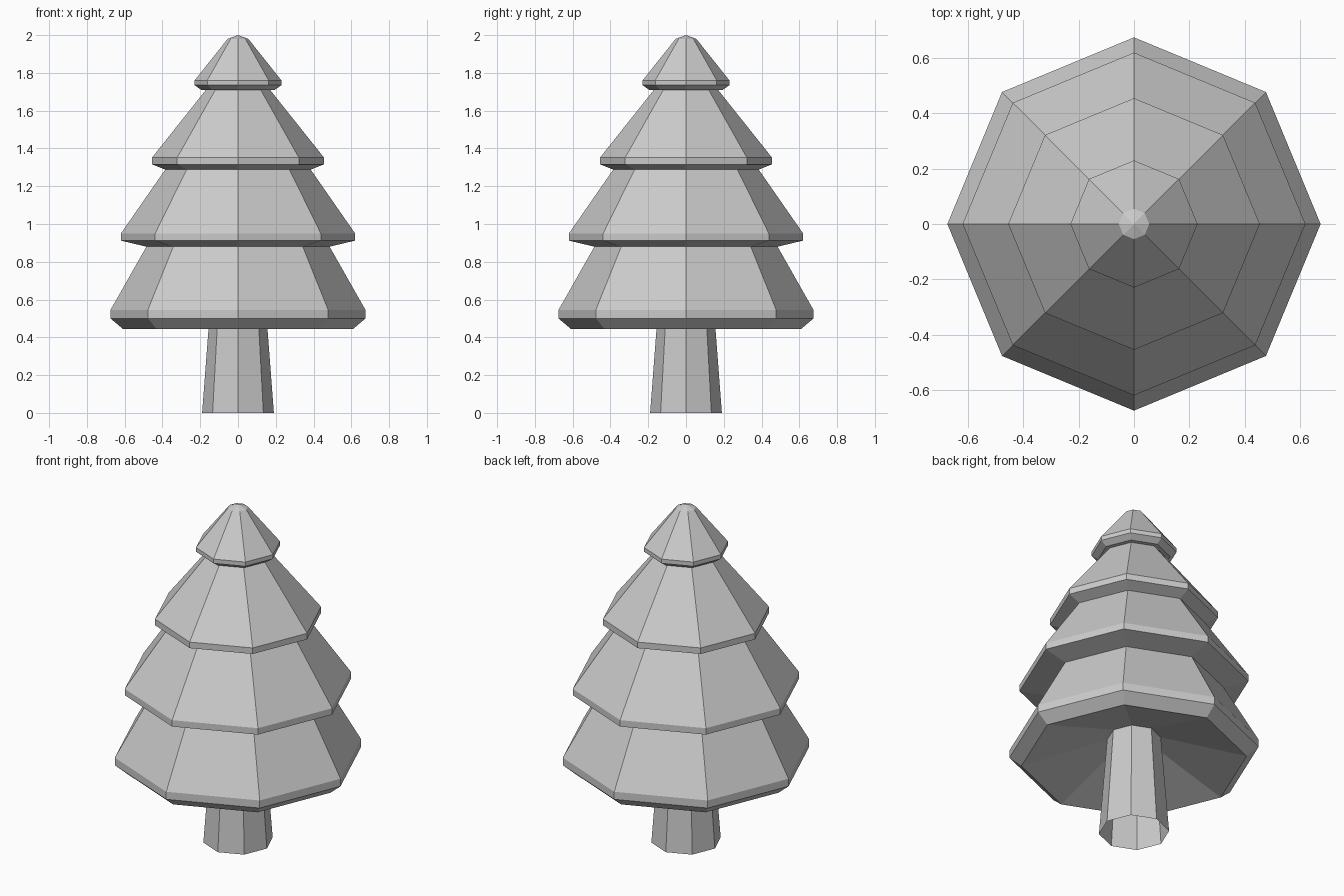
import bpy, bmesh
from math import cos, sin, tau

if "Cube" in bpy.data.objects:
    bpy.data.objects.remove(bpy.data.objects["Cube"])

SIDES = 8


def lathe(name, profile):
    """Spin an (r, z) profile into a flat-faced eight-sided object."""
    bm = bmesh.new()
    rings = []
    for r, z in profile:
        if r == 0:
            rings.append([bm.verts.new((0, 0, z))] * SIDES)
        else:
            rings.append([bm.verts.new((r * cos(tau * i / SIDES), r * sin(tau * i / SIDES), z))
                          for i in range(SIDES)])
    for low, high in zip(rings, rings[1:]):
        for i in range(SIDES):
            j = (i + 1) % SIDES
            corners = dict.fromkeys((low[i], low[j], high[j], high[i]))
            bm.faces.new(list(corners))
    bmesh.ops.recalc_face_normals(bm, faces=bm.faces)
    mesh = bpy.data.meshes.new(name)
    bm.to_mesh(mesh)
    bm.free()
    obj = bpy.data.objects.new(name, mesh)
    bpy.context.collection.objects.link(obj)
    return obj


# Trunk: tapered, open at the bottom
lathe("trunk", [(0.19, 0), (0.145, 0.59)])

# Foliage: hollow underside, four stacked tiers with chamfered rims, blunt tip
lathe("foliage", [
    (0, 0.63),
    (0.61, 0.445), (0.675, 0.50), (0.675, 0.545),
    (0.485, 0.88), (0.62, 0.912), (0.62, 0.95),
    (0.385, 1.288), (0.455, 1.316), (0.455, 1.352),
    (0.17, 1.71), (0.195, 1.71), (0.23, 1.735), (0.23, 1.76),
    (0.055, 1.98), (0, 2.0),
])
